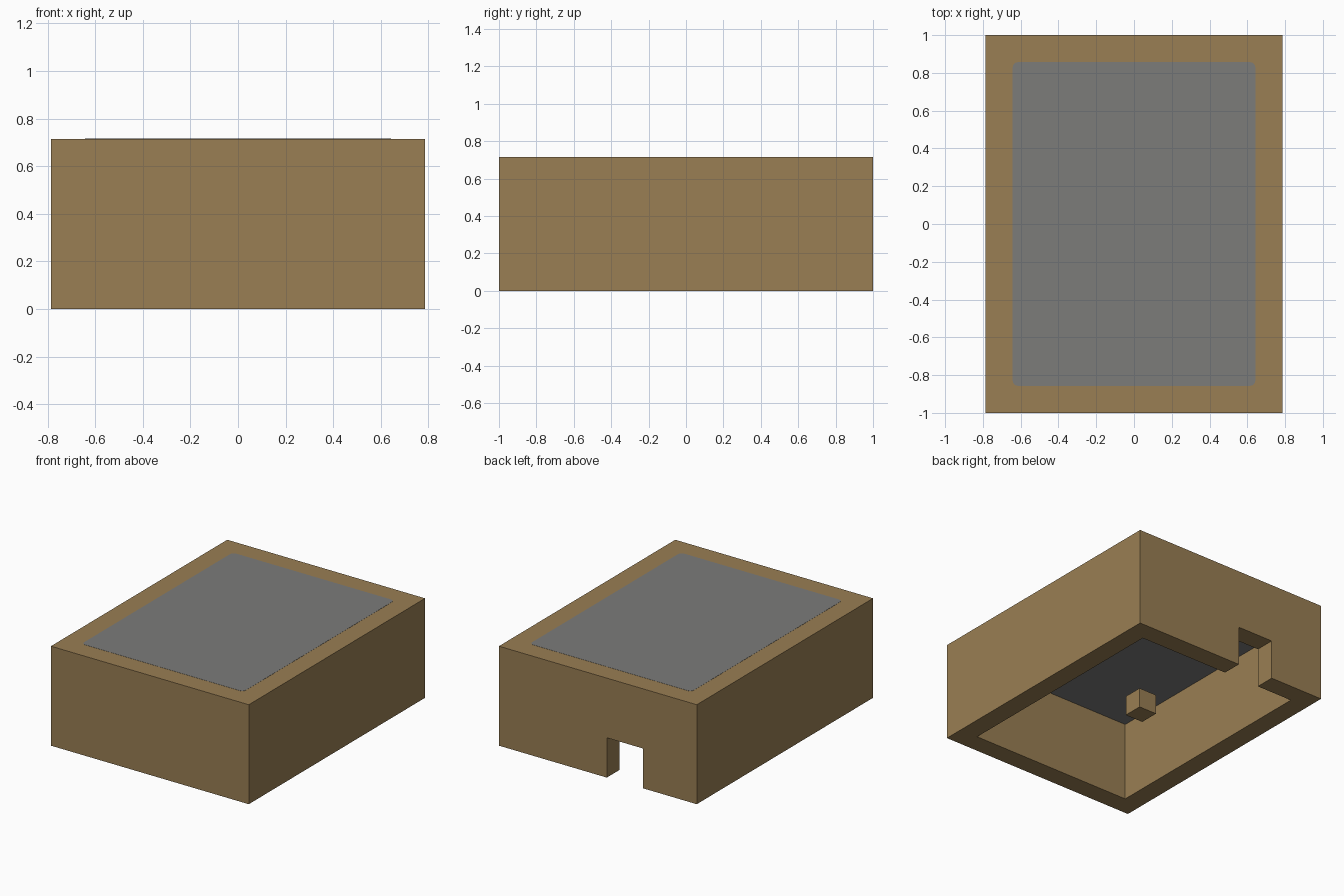
import bpy
import bmesh
from mathutils import Vector

U = 1 / 7  # building grid unit

default = bpy.data.objects.get("Cube")
if default:
    bpy.data.objects.remove(default, do_unlink=True)


def material(name, rgb):
    mat = bpy.data.materials.new(name)
    mat.use_nodes = True
    color = (*rgb, 1)
    mat.diffuse_color = color
    mat.node_tree.nodes["Principled BSDF"].inputs["Base Color"].default_value = color
    return mat


wood = material("wood_brown", (0.32, 0.21, 0.087))
stone = material("stone_grey", (0.20, 0.20, 0.195))


def box(name, low, high, mats, corner=0):
    """Box between two corners; corner rounds the vertical edges."""
    low, high = Vector(low), Vector(high)
    bm = bmesh.new()
    bmesh.ops.create_cube(bm, size=1)
    for v in bm.verts:
        v.co = (low + high) / 2 + v.co * (high - low)
    if corner:
        upright = [e for e in bm.edges
                   if abs(e.verts[0].co.z - e.verts[1].co.z) > 0.0001]
        bmesh.ops.bevel(bm, geom=upright, offset=corner, segments=4,
                        profile=0.5, affect='EDGES')
    mesh = bpy.data.meshes.new(name)
    bm.to_mesh(mesh)
    bm.free()
    for m in mats:
        mesh.materials.append(m)
    obj = bpy.data.objects.new(name, mesh)
    bpy.context.collection.objects.link(obj)
    return obj


def cut(target, cutter):
    """Subtract the cutter from the target, then remove the cutter."""
    mod = target.modifiers.new("cut", 'BOOLEAN')
    mod.operation = 'DIFFERENCE'
    mod.solver = 'EXACT'
    mod.object = cutter
    bpy.context.view_layer.update()
    deps = bpy.context.evaluated_depsgraph_get()
    mesh = bpy.data.meshes.new_from_object(target.evaluated_get(deps))
    target.modifiers.clear()
    target.data = mesh
    bpy.data.objects.remove(cutter, do_unlink=True)


# Outer case: open underneath, with a doorway in the back wall
case = box("case", (-5.5 * U, -7 * U, 0), (5.5 * U, 7 * U, 5 * U), [wood, stone])
cut(case, box("cavity_cutter", (-4.5 * U, -6 * U, -U), (4.5 * U, 6 * U, 4 * U), [wood]))
cut(case, box("doorway_cutter", (-2.5 * U, 5 * U, -U), (-0.5 * U, 8 * U, 2 * U), [wood]))

# Ceiling of the cavity is stone
for face in case.data.polygons:
    is_ceiling = face.normal.z < -0.9 and face.center.z > 3.5 * U
    face.material_index = 1 if is_ceiling else 0

# Stone panel on the roof, with slightly rounded corners
box("roof_panel", (-4.5 * U, -6 * U, 5 * U - 0.003), (4.5 * U, 6 * U, 5 * U + 0.001),
    [stone], corner=0.03)

# Small block standing inside
box("inner_block", (-0.5 * U, 0, 0), (0.5 * U, U, U), [wood])
